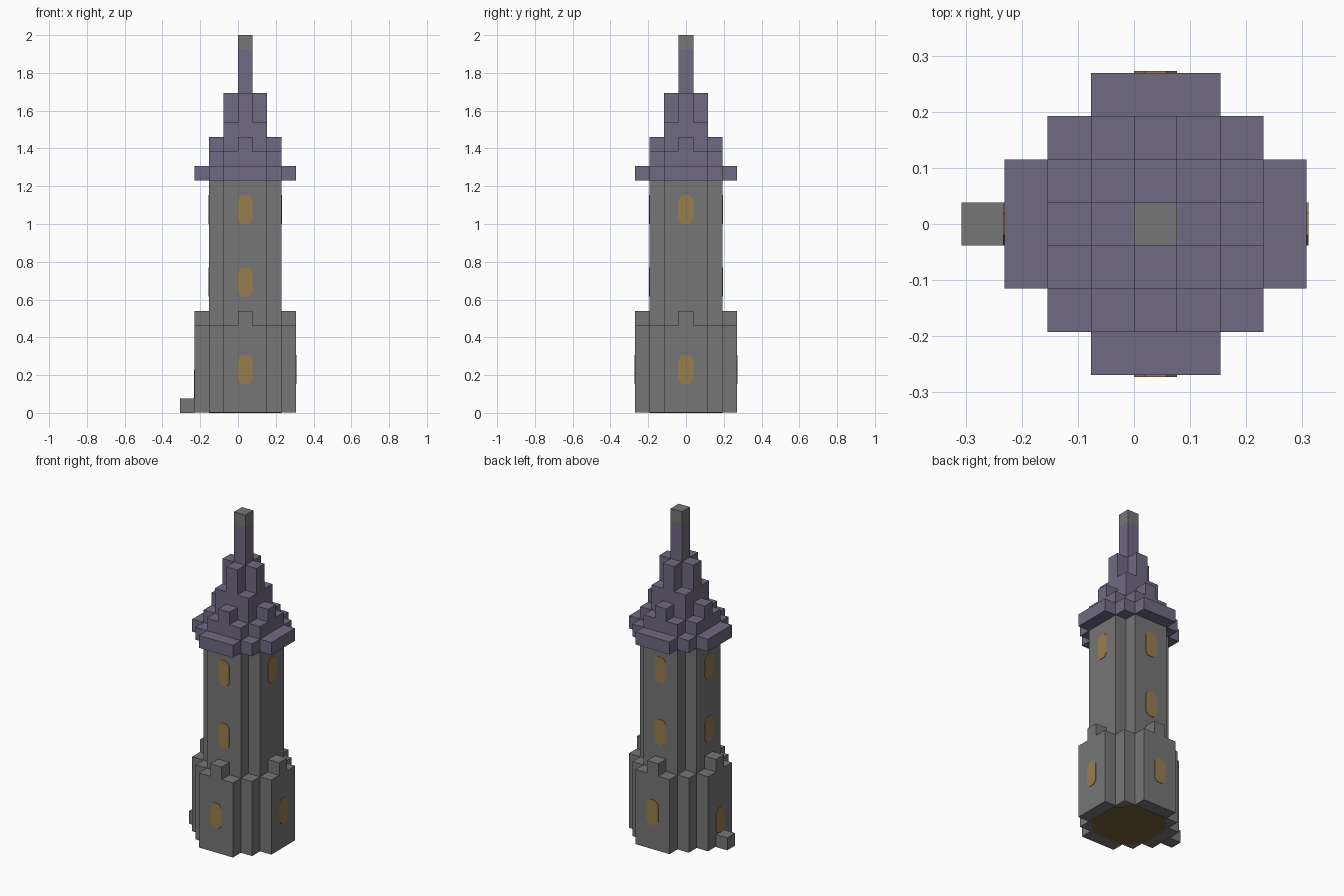
import bpy
import bmesh
from math import pi
from mathutils import Matrix, Vector

cube = bpy.data.objects.get("Cube")
if cube:
    bpy.data.objects.remove(cube, do_unlink=True)

U = 2 / 26          # one block
CX = U / 2          # tower axis
SKIN = 0.003        # plate thickness


def material(name, r, g, b):
    m = bpy.data.materials.new(name)
    m.use_nodes = True
    m.diffuse_color = (r, g, b, 1)
    m.node_tree.nodes["Principled BSDF"].inputs["Base Color"].default_value = (r, g, b, 1)
    return m


STONE = material("grey stone", 0.185, 0.182, 0.184)
SLATE = material("purple slate", 0.163, 0.144, 0.225)
GLOW = material("amber window", 0.32, 0.205, 0.075)
WOOD = material("brown wood", 0.19, 0.115, 0.042)


def prism(name, outline, z0, z1, mat, matrix=None):
    """Extrude a flat outline from z0 to z1, then place it."""
    bm = bmesh.new()
    face = bm.faces.new([bm.verts.new((x, y, z0)) for x, y in outline])
    top = bmesh.ops.extrude_face_region(bm, geom=[face])["geom"]
    verts = [v for v in top if isinstance(v, bmesh.types.BMVert)]
    bmesh.ops.translate(bm, verts=verts, vec=(0, 0, z1 - z0))
    bmesh.ops.recalc_face_normals(bm, faces=bm.faces)
    bm.transform(Matrix.Translation((CX, 0, 0)) @ (matrix or Matrix()))
    mesh = bpy.data.meshes.new(name)
    bm.to_mesh(mesh)
    bm.free()
    mesh.materials.append(mat)
    obj = bpy.data.objects.new(name, mesh)
    bpy.context.collection.objects.link(obj)
    return obj


def ring(quadrant):
    """Repeat quarter-outline points, given in blocks, around the axis."""
    points = []
    for turn in range(4):
        for x, y in quadrant:
            for _ in range(turn):
                x, y = -y, x
            points.append((x * U, y * U))
    return points


def rect(x0, x1, y0, y1):
    return [(x0 * U, y0 * U), (x1 * U, y0 * U), (x1 * U, y1 * U), (x0 * U, y1 * U)]


WIDE = ring([(3.5, 1.5), (2.5, 1.5), (2.5, 2.5), (1.5, 2.5), (1.5, 3.5)])
SHAFT = ring([(2.5, 1.5), (1.5, 1.5), (1.5, 2.5)])
SQUARE = ring([(1.5, 1.5)])
CROSS = ring([(1.5, 0.5), (0.5, 0.5), (0.5, 1.5)])
POST = ring([(0.5, 0.5)])
FLOOR = ring([(2.5, 1.3), (1.3, 2.5)])
PANE = [(x * U, y * U) for x, y in [(0.5, 0.7), (0.25, 1), (-0.25, 1), (-0.5, 0.7),
                                    (-0.5, -0.7), (-0.25, -1), (0.25, -1), (0.5, -0.7)]]

# Stone body
prism("floor", FLOOR, 0, SKIN, WOOD)
prism("base", WIDE, SKIN, 6 * U, STONE)
prism("shaft", SHAFT, 6 * U, 16 * U, STONE)
prism("door_step", rect(-4.5, -3.5, -0.5, 0.5), 0, U, STONE)

# Stepped roof and spire
prism("roof_eave", WIDE, 16 * U, 17 * U, SLATE)
prism("roof_lower_tier", SHAFT, 17 * U, 18 * U, SLATE)
prism("roof_middle_tier", SQUARE, 18 * U, 20 * U, SLATE)
prism("roof_upper_tier", CROSS, 20 * U, 22 * U, SLATE)
prism("spire", POST, 22 * U, 25 * U, SLATE)
prism("spire_tip", POST, 25 * U, 26 * U, STONE)

# Each side: window centre heights in blocks
sides = {"left": (0, (3, 14)), "back": (1, (3, 9, 14)),
         "right": (2, (2, 9, 14)), "front": (3, (3, 9, 14))}
for side, (turn, heights) in sides.items():
    spin = Matrix.Rotation(turn * pi / 2, 4, "Z")
    prism(side + "_battlement", rect(2.5, 3.5, -0.5, 0.5), 6 * U, 7 * U, STONE, spin)
    prism(side + "_roof_block", rect(1.5, 2.5, -0.5, 0.5), 18 * U, 19 * U, SLATE, spin)
    # Pane outline stood upright, facing outward along local x
    upright = Matrix(((0, 0, 1, 0), (1, 0, 0, 0), (0, 1, 0, 0), (0, 0, 0, 1)))
    for number, height in enumerate(heights, 1):
        radius = (3.5 if height < 6 else 2.5) * U
        place = spin @ Matrix.Translation(Vector((radius, 0, height * U))) @ upright
        prism(f"{side}_window_{number}", PANE, 0, SKIN, GLOW, place)
